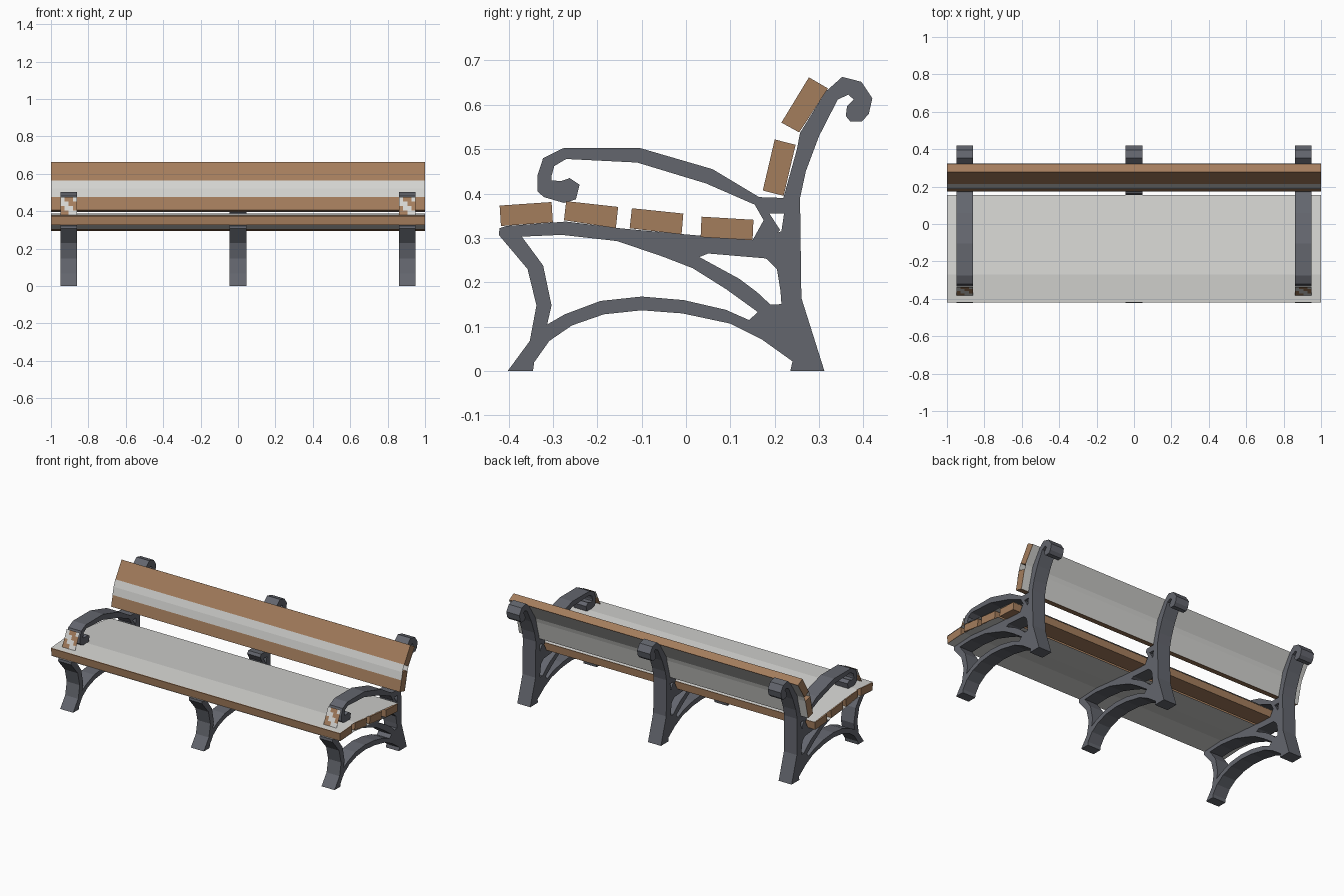
import bpy, bmesh

def material(name, rgb):
    m = bpy.data.materials.new(name)
    m.diffuse_color = (*rgb, 1)
    return m

IRON = material("dark iron", (0.125, 0.132, 0.155))
WOOD = material("brown wood", (0.37, 0.205, 0.108))
PALE = material("pale grey", (0.66, 0.66, 0.64))

def finish(name, bm, mats):
    me = bpy.data.meshes.new(name)
    bm.to_mesh(me)
    bm.free()
    for m in mats:
        me.materials.append(m)
    ob = bpy.data.objects.new(name, me)
    bpy.context.collection.objects.link(ob)
    return ob

def extrude_profiles(name, profiles, x0, x1, mat):
    """Extrude closed (y, z) outlines along x into one object."""
    bm = bmesh.new()
    for pts in profiles:
        a = [bm.verts.new((x0, y, z)) for y, z in pts]
        b = [bm.verts.new((x1, y, z)) for y, z in pts]
        bm.faces.new(a)
        bm.faces.new(b[::-1])
        for i in range(len(pts)):
            j = (i + 1) % len(pts)
            bm.faces.new((a[j], a[i], b[i], b[j]))
    bmesh.ops.recalc_face_normals(bm, faces=bm.faces)
    return finish(name, bm, [mat])

def sheet(name, path, x0, x1, mat):
    """Thin open sheet following a (y, z) path."""
    bm = bmesh.new()
    rows = [(bm.verts.new((x0, y, z)), bm.verts.new((x1, y, z))) for y, z in path]
    for (a, b), (c, d) in zip(rows, rows[1:]):
        bm.faces.new((a, b, d, c))
    return finish(name, bm, [mat])

def band(one_side, other_side):
    return one_side + other_side[::-1]

# Cast frame outlines, seen from the side
front_leg = band(
    [(-.402, 0), (-.352, .068), (-.337, .148), (-.357, .23), (-.422, .307)],
    [(-.345, 0), (-.342, .02), (-.308, .068), (-.313, .105), (-.303, .148),
     (-.322, .238), (-.37, .303)])
arch = band(
    [(-.313, .105), (-.273, .128), (-.193, .158), (-.1, .168), (-.005, .16),
     (.09, .138), (.142, .115), (.162, .133), (.19, .15), (.25, .152)],
    [(-.308, .068), (-.257, .103), (-.185, .128), (-.1, .137), (-.008, .13),
     (.1, .107), (.17, .072), (.24, .022)])
seat_rail = band(
    [(-.42, .322), (-.405, .327), (-.27, .337), (-.15, .322), (0, .308), (.152, .295), (.215, .315)],
    [(-.422, .307), (-.37, .303), (-.28, .307), (-.155, .293), (-.02, .247), (.03, .257),
     (.05, .265), (.18, .254), (.205, .23)])
brace = band(
    [(-.02, .247), (.03, .257), (.12, .208), (.16, .178), (.19, .15)],
    [(-.06, .261), (.015, .232), (.09, .185), (.162, .133)])
post = band(
    [(.235, 0), (.24, .022), (.215, .152), (.213, .18), (.205, .23), (.215, .315),
     (.221, .355), (.22, .392), (.25, .5), (.257, .537), (.315, .63), (.352, .663),
     (.395, .652), (.42, .615), (.412, .58), (.397, .563), (.37, .563), (.36, .575)],
    [(.312, 0), (.26, .165), (.257, .39), (.27, .45), (.3, .53), (.342, .612),
     (.366, .623), (.378, .612), (.363, .597)])
strut = [(.15, .295), (.2, .305), (.212, .318), (.188, .355), (.155, .375), (.175, .34)]
stub = [(.155, .375), (.165, .392), (.225, .39), (.221, .355), (.188, .355)]

for side, x in (("left", -.905), ("middle", 0), ("right", .905)):
    extrude_profiles(side + "_frame",
                     [front_leg, arch, seat_rail, brace, post, strut, stub],
                     x - .045, x + .045, IRON)

# Scrolled armrests on the two end frames
arm = band(
    [(.165, .392), (.06, .455), (-.105, .503), (-.275, .503), (-.322, .48), (-.335, .44),
     (-.335, .405), (-.32, .392), (-.275, .379), (-.248, .387), (-.24, .42), (-.262, .435)],
    [(.155, .375), (.045, .423), (-.11, .47), (-.27, .478), (-.297, .462), (-.303, .44),
     (-.303, .43), (-.282, .428)])
for side, x in (("left", -.905), ("right", .905)):
    extrude_profiles(side + "_armrest", [arm], x - .045, x + .045, IRON)
    # Diagonally striped flap at the front of the armrest
    bm = bmesh.new()
    rows = [[bm.verts.new((x - .045 + .0225 * i, -.337 - .045 * t, .475 - .095 * t))
             for i in range(5)] for t in (0, .25, .5, .75, 1)]
    for r in range(4):
        for c in range(4):
            f = bm.faces.new((rows[r][c], rows[r + 1][c], rows[r + 1][c + 1], rows[r][c + 1]))
            f.material_index = (r - c) // 2 % 2
    finish(side + "_armrest_flap", bm, [PALE, WOOD])

# Wooden slats of the seat and back
extrude_profiles("seat_slats", [
    [(-.42, .373), (-.303, .381), (-.30, .335), (-.417, .327)],
    [(-.27, .383), (-.153, .37), (-.158, .322), (-.275, .34)],
    [(-.122, .367), (-.006, .355), (-.01, .308), (-.127, .322)],
    [(.035, .348), (.152, .341), (.15, .295), (.033, .302)]], -1, 1, WOOD)
extrude_profiles("back_slats", [
    [(.2, .522), (.247, .51), (.22, .395), (.173, .407)],
    [(.277, .662), (.32, .637), (.255, .538), (.215, .56)]], -1, 1, WOOD)

# Pale sheets over and under the seat slats, and between and behind the back slats
sheet("seat_top_sheet", [(-.42, .377), (-.27, .387), (.155, .345)], -1, 1, PALE)
sheet("seat_bottom_sheet", [(-.418, .325), (-.275, .333), (-.157, .32), (.02, .304)], -1, 1, PALE)
sheet("back_front_sheet", [(.214, .563), (.198, .522), (.187, .475)], -1, 1, PALE)
sheet("back_rear_sheet", [(.323, .636), (.258, .536), (.249, .51), (.222, .395)], -1, 1, PALE)
